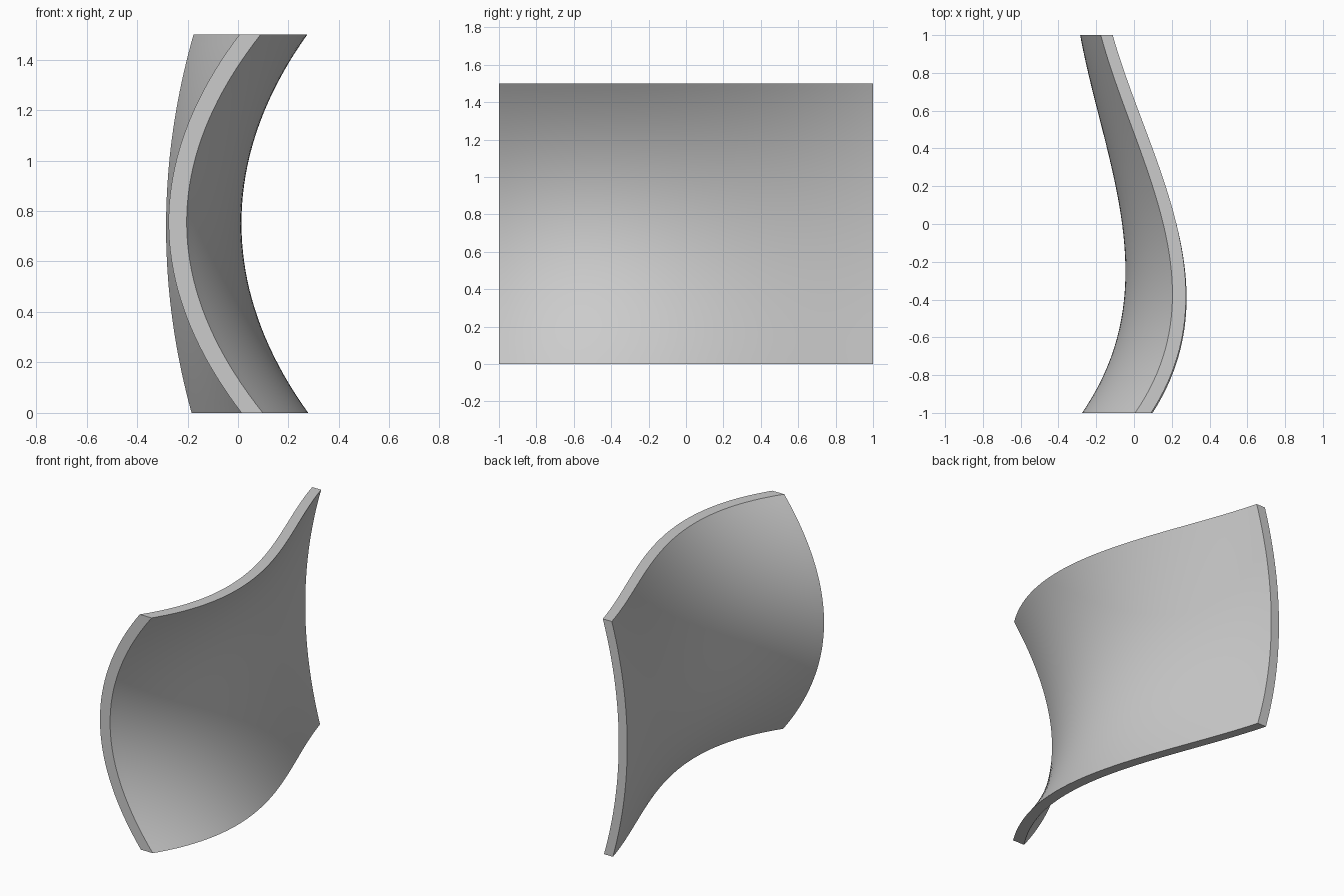
import bpy, bmesh, math

if "Cube" in bpy.data.objects:
    bpy.data.objects.remove(bpy.data.objects["Cube"])

NY, NZ = 48, 40          # grid resolution along depth and height
THICK = 0.059            # panel thickness measured along its normal


def mid(y):              # plan curve at half height
    return -0.063 - 0.133 * y - 0.217 * y**2 + 0.128 * y**3


def flare(y):            # how far the top and bottom edges bow outward
    return 0.218 - 0.112 * y - 0.023 * y**2 + 0.022 * y**3


def inner_x(y, z):
    w = (z - 0.75) / 0.75
    return mid(y) + flare(y) * w * w + 0.004 * w * y


def outer_x(y, z):
    e = 0.001
    sy = (inner_x(y + e, z) - inner_x(y - e, z)) / (2 * e)
    sz = (inner_x(y, z + e) - inner_x(y, z - e)) / (2 * e)
    return inner_x(y, z) + THICK * math.sqrt(1 + sy * sy + sz * sz)


# Curved saddle-shaped panel: two skins joined by flat rims
bm = bmesh.new()
skins = []
for func in (inner_x, outer_x):
    skins.append([[bm.verts.new((func(y, z), y, z))
                   for z in (1.5 * k / NZ for k in range(NZ + 1))]
                  for y in (-1 + 2 * j / NY for j in range(NY + 1))])
for grid in skins:
    for j in range(NY):
        for k in range(NZ):
            bm.faces.new((grid[j][k], grid[j + 1][k],
                          grid[j + 1][k + 1], grid[j][k + 1]))

# Rims around the four sides
a, b = skins
for j in range(NY):
    for k in (0, NZ):
        bm.faces.new((a[j][k], a[j + 1][k], b[j + 1][k], b[j][k]))
for k in range(NZ):
    for j in (0, NY):
        bm.faces.new((a[j][k], a[j][k + 1], b[j][k + 1], b[j][k]))
bmesh.ops.recalc_face_normals(bm, faces=bm.faces)

mesh = bpy.data.meshes.new("curved_panel")
bm.to_mesh(mesh)
bm.free()
panel = bpy.data.objects.new("curved_panel", mesh)
bpy.context.collection.objects.link(panel)

grey = bpy.data.materials.new("light_grey")
grey.diffuse_color = (0.6, 0.6, 0.6, 1)
grey.use_nodes = True
grey.node_tree.nodes["Principled BSDF"].inputs["Base Color"].default_value = grey.diffuse_color
mesh.materials.append(grey)

bpy.context.view_layer.objects.active = panel
panel.select_set(True)
bpy.ops.object.shade_smooth_by_angle(angle=math.radians(30))
